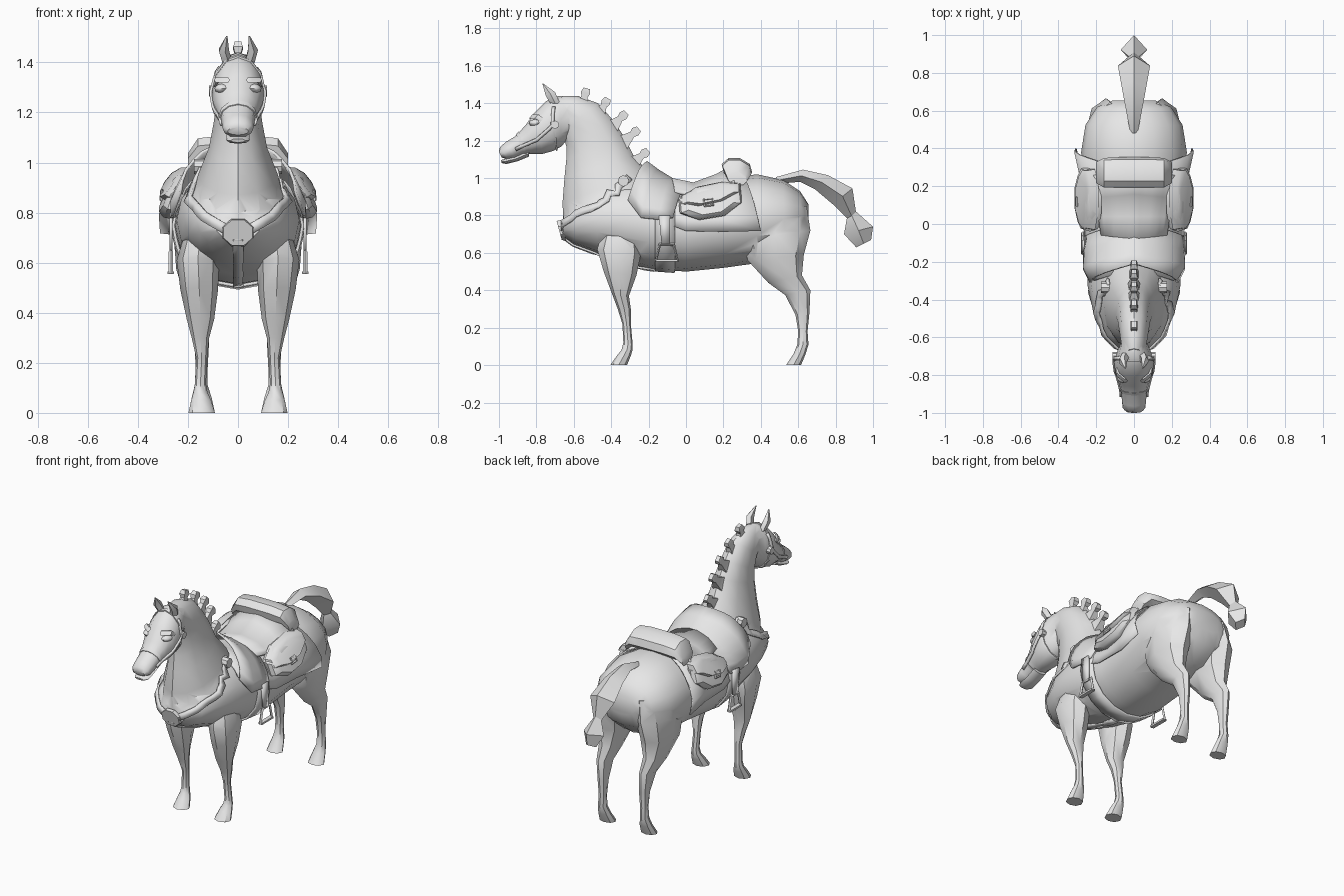
import bpy, bmesh, math
from mathutils import Vector as V
from mathutils.bvhtree import BVHTree

if "Cube" in bpy.data.objects:
    bpy.data.objects.remove(bpy.data.objects["Cube"])

grey = bpy.data.materials.new("plain_grey")
grey.diffuse_color = (0.8, 0.8, 0.8, 1)
grey.use_nodes = True
grey.node_tree.nodes["Principled BSDF"].inputs["Base Color"].default_value = grey.diffuse_color


def make(name, verts, faces, thick=0):
    me = bpy.data.meshes.new(name)
    me.from_pydata([tuple(v) for v in verts], [], faces)
    bm = bmesh.new()
    bm.from_mesh(me)
    bmesh.ops.recalc_face_normals(bm, faces=bm.faces)
    bm.to_mesh(me)
    bm.free()
    me.materials.append(grey)
    ob = bpy.data.objects.new(name, me)
    bpy.context.collection.objects.link(ob)
    if thick:
        mod = ob.modifiers.new("thickness", "SOLIDIFY")
        mod.thickness, mod.offset = thick, 0
    return ob


def loft(name, rings, n=8, phase=0):
    """Skin of elliptical rings given as (centre, u axis, v axis)."""
    verts, faces = [], []
    for c, u, v in rings:
        for i in range(n):
            a = 2 * math.pi * i / n + phase
            verts.append(V(c) + V(u) * math.cos(a) + V(v) * math.sin(a))
    for r in range(len(rings) - 1):
        for i in range(n):
            j = (i + 1) % n
            faces.append((r * n + i, r * n + j, r * n + n + j, r * n + n + i))
    faces += [tuple(range(n))[::-1], tuple(range(len(verts) - n, len(verts)))]
    return make(name, verts, faces)


def limb(rows, s=1, grow=1.0):
    """Rows (y, z, y, z, half width[, x]) of opposite outline points to rings."""
    out = []
    for row in rows:
        a, b = V((0, row[0], row[1])), V((0, row[2], row[3]))
        x = row[5] * s if len(row) > 5 else 0
        out.append(((a + b) / 2 + V((x, 0, 0)), (a - b) / 2 * grow, (row[4] * grow, 0, 0)))
    return out


def tree(*obs):
    verts, faces = [], []
    for ob in obs:
        k = len(verts)
        verts += [v.co.copy() for v in ob.data.vertices]
        faces += [[i + k for i in p.vertices] for p in ob.data.polygons]
    return BVHTree.FromPolygons(verts, faces)


# body, neck and head
torso = loft("body", limb([
    (.655, .86, .655, .74, .11), (.61, .93, .63, .66, .195), (.52, .99, .53, .575, .257),
    (.38, 1.02, .38, .545, .28), (.20, 1.0, .2, .52, .262), (0, .945, 0, .50, .255),
    (-.2, .98, -.2, .515, .25), (-.33, .99, -.33, .55, .245), (-.46, .96, -.48, .60, .215),
    (-.58, .89, -.60, .645, .165), (-.655, .80, -.66, .69, .09)]), 16)
neck = loft("neck", limb([
    (-.12, .86, -.655, .72, .195), (-.2, 1.03, -.66, .87, .16), (-.28, 1.12, -.65, 1.0, .116),
    (-.33, 1.22, -.64, 1.1, .097), (-.39, 1.31, -.64, 1.17, .086), (-.47, 1.40, -.66, 1.24, .078),
    (-.58, 1.44, -.71, 1.30, .065), (-.66, 1.44, -.74, 1.33, .05)]), 12)
HEAD = [
    (-.58, 1.43, -.64, 1.20, .06), (-.68, 1.44, -.665, 1.17, .088), (-.75, 1.41, -.71, 1.145, .105),
    (-.81, 1.35, -.765, 1.13, .10), (-.86, 1.28, -.82, 1.13, .082), (-.915, 1.222, -.87, 1.125, .067),
    (-.965, 1.192, -.91, 1.105, .064), (-.995, 1.165, -.95, 1.10, .06), (-1.0, 1.14, -.985, 1.11, .042)]
head = loft("head", limb(HEAD), 12)
loft("lower_jaw", limb([(-.84, 1.15, -.84, 1.115, .045), (-.92, 1.115, -.90, 1.09, .045),
                        (-.965, 1.105, -.96, 1.075, .048), (-.99, 1.095, -.985, 1.08, .03)]), 8)
skin, chest, face = tree(torso), tree(torso, neck), tree(head)

# tail with its hanging tuft
loft("tail", limb([
    (.48, 1.005, .49, .97, .02), (.625, 1.045, .61, .98, .045), (.76, 1.015, .69, .94, .065),
    (.89, .945, .785, .86, .085), (.91, .81, .86, .785, .03)]), 4)
loft("tail_tuft", limb([(.91, .82, .86, .785, .025), (1.0, .74, .845, .70, .07),
                        (.99, .67, .91, .63, .035)]), 4)

# mane knots along the crest
for y, z, ang in [(-.54, 1.445, 75), (-.435, 1.395, 60), (-.345, 1.325, 45), (-.28, 1.24, 40), (-.23, 1.125, 40)]:
    d = V((0, math.cos(math.radians(ang)), math.sin(math.radians(ang))))
    e = V((0, -d.z, d.y))
    loft("mane_knot", [(V((0, y, z)) + d * t, e * r, (r * .75, 0, 0)) for t, r in
                       [(-.08, .06), (-.01, .024), (.012, .036), (.036, .024)]], 4, math.pi / 4)

# legs, ears and eyes
FRONT = [
    (-.42, .80, -.27, .78, .05, .14), (-.475, .62, -.24, .60, .085, .16), (-.44, .50, -.265, .48, .075, .155),
    (-.395, .38, -.305, .37, .055, .15), (-.365, .30, -.295, .30, .035, .15), (-.34, .22, -.295, .22, .022, .145),
    (-.335, .12, -.285, .11, .022, .15), (-.345, .08, -.285, .085, .028, .15),
    (-.37, .05, -.295, .05, .04, .147), (-.405, 0, -.315, 0, .053, .145)]
HIND = [
    (.34, .86, .645, .85, .08, .125), (.30, .68, .665, .72, .108, .148), (.33, .56, .63, .59, .092, .155),
    (.44, .44, .62, .48, .057, .155), (.53, .375, .665, .40, .037, .15), (.585, .27, .66, .28, .029, .145),
    (.60, .18, .65, .18, .024, .145), (.595, .11, .655, .11, .026, .147),
    (.575, .06, .64, .06, .04, .145), (.535, 0, .615, 0, .053, .145)]
solids = [neck, head]
for s in (1, -1):
    solids += [loft("front_leg", limb(FRONT, s), 8), loft("hind_leg", limb(HIND, s), 8)]
    loft("ear", [((s * .045, -.70, 1.40), (.022, 0, 0), (0, .028, 0)),
                 ((s * .058, -.725, 1.45), (.022, 0, 0), (0, .026, .01)),
                 ((s * .045, -.765, 1.505), (.003, 0, 0), (0, .003, 0))], 5)
    loft("eye", [((s * (.066 + .02 * math.sin(a)), -.805 - .02 * math.sin(a), 1.295),
                  V((.02 * s, .03, 0)) * math.cos(a), V((0, 0, .02)) * math.cos(a))
                 for a in (0, .5, 1.0, 1.45)], 8)
    loft("brow", [((s * .045, -.83, 1.33), (.012, 0, 0), (0, .01, .012)),
                  ((s * .083, -.80, 1.33), (.012, 0, 0), (0, .012, .012)),
                  ((s * .093, -.77, 1.31), (.006, 0, 0), (0, .01, .01))], 6)

# join the horse into one closed skin
for part in solids:
    mod = torso.modifiers.new("join", "BOOLEAN")
    mod.operation, mod.solver, mod.object = "UNION", "EXACT", part
joined = bpy.data.meshes.new_from_object(torso.evaluated_get(bpy.context.evaluated_depsgraph_get()))
torso.modifiers.clear()
torso.data = joined
for part in solids:
    bpy.data.objects.remove(part)


def drape(name, cols, mid=0.0, n=14, thick=.012):
    """Sheet over the torso: (y at centre, y at edge, half angle, lift at centre, lift at edge)."""
    verts = []
    for y0, y1, half, o0, o1 in cols:
        for i in range(n + 1):
            k = 2 * i / n - 1
            a, t = mid + math.radians(half) * k, abs(k)
            d = V((math.sin(a), 0, math.cos(a)))
            c = V((0, y0 + (y1 - y0) * t, .75))
            hit = skin.ray_cast(c, d)[0] or c + d * .22
            verts.append(hit + d * (o0 + (o1 - o0) * t * t))
    m = n + 1
    faces = [(r * m + i, r * m + i + 1, r * m + m + i + 1, r * m + m + i)
             for r in range(len(cols) - 1) for i in range(n)]
    return make(name, verts, faces, thick)


# saddle
drape("saddle_blanket", [(-.24, -.30, 55, .006, .012), (-.15, -.2, 80, .006, .012), (0, 0, 97, .006, .01),
                         (.14, .2, 98, .006, .015), (.28, .40, 96, .006, .045)], thick=.008)
drape("saddle_flaps", [(-.21, -.31, 60, .105, .02), (-.15, -.24, 82, .07, .022),
                       (-.07, -.15, 84, .035, .022), (.02, -.07, 82, .014, .02)])
drape("saddle_seat", [(-.08, -.06, 45, .035, .025), (.04, .04, 50, .014, .018),
                      (.16, .14, 48, .025, .02), (.26, .26, 45, .06, .04)], thick=.014)
drape("girth", [(-.165, -.165, 112, .006, .01), (-.06, -.06, 112, .006, .01)], math.pi, 20)

# bedroll behind the seat
loft("bedroll", [((x, .272, z), (0, .078 * k, 0), (0, -.015, .056 * k)) for x, z, k in
                 [(-.20, 1.0, .7), (-.16, 1.045, 1), (-.08, 1.052, 1.05), (.08, 1.052, 1.05),
                  (.16, 1.045, 1), (.20, 1.0, .7)]], 8, math.pi / 8)


def tube(name, pts, r):
    """Closed wire frame of bars."""
    cu = bpy.data.curves.new(name, "CURVE")
    cu.dimensions, cu.bevel_depth, cu.bevel_resolution = "3D", r, 0
    sp = cu.splines.new("POLY")
    sp.points.add(len(pts) - 1)
    for p, q in zip(sp.points, pts):
        p.co = (*q, 1)
    sp.use_cyclic_u = True
    tmp = bpy.data.objects.new(name + "_path", cu)
    me = bpy.data.meshes.new_from_object(tmp)
    bpy.data.objects.remove(tmp)
    me.materials.clear()
    me.materials.append(grey)
    bpy.context.collection.objects.link(bpy.data.objects.new(name, me))


def ribbon(name, pts, width, surf, lift=.006):
    """Strap snapped onto a surface."""
    pts = [V(p) for p in pts]
    path = [a.lerp(b, i / 4) for a, b in zip(pts, pts[1:]) for i in range(4)] + [pts[-1]]
    snaps = [surf.find_nearest(p)[:2] for p in path]
    verts = []
    for i, (p, nrm) in enumerate(snaps):
        t = snaps[min(i + 1, len(snaps) - 1)][0] - snaps[max(i - 1, 0)][0]
        side = nrm.cross(t).normalized() * width / 2
        verts += [p + nrm * lift + side, p + nrm * lift - side]
    make(name, verts, [(2 * i, 2 * i + 1, 2 * i + 3, 2 * i + 2) for i in range(len(snaps) - 1)], .01)


# harness: breast strap, chest plate, bridle
ribbon("chest_strap", [(0, -.69, .70), (0, -.61, .62), (0, -.4, .55), (0, -.17, .48)], .04, chest)
loft("chest_plate", [((0, -.655, .72), (.068, 0, 0), (0, -.015, .06)),
                     ((0, -.678, .72), (.063, 0, 0), (0, -.015, .055))], 8, math.pi / 8)


def band(name, t0, t1):
    rows = []
    for t in (t0, t1):
        i = int(t)
        rows.append([a + (b - a) * (t - i) for a, b in zip(HEAD[i], HEAD[i + 1])])
    loft(name, limb(rows, 1, 1.06), 12)


band("noseband", 4.6, 4.85)
band("throat_band", 1.5, 1.7)

for s in (1, -1):
    ribbon("breast_strap", [(s * .04, -.69, .73), (s * .15, -.63, .79), (s * .23, -.49, .88),
                            (s * .22, -.38, .95), (s * .16, -.29, 1.02)], .04, chest)
    loft("strap_ring", [((s * x, -.335, .985), (0, .03, 0), (0, 0, .03)) for x in (.13, .175)], 8)
    ribbon("cheek_strap", [(s * .1, -.71, 1.40), (s * .12, -.71, 1.28), (s * .11, -.80, 1.2),
                           (s * .08, -.91, 1.15)], .018, face, .005)
    loft("bridle_rosette", [((s * x, -.70, 1.285), (0, .022, 0), (0, 0, .022)) for x in (.085, .115)], 8)
    # saddlebag with lid and buckle
    loft("saddlebag", [((s * x, .13, .875), (0, .18 * k, .03 * k), (-s * .03, -.01, .095 * k)) for x, k in
                       [(.20, .9), (.245, 1), (.27, .95), (.288, .72)]], 8, math.pi / 8)
    loft("saddlebag_lid", [((s * x, .13, .915), (0, .165 * k, .035 * k), (-s * .035, 0, .055 * k)) for x, k in
                           [(.22, 1.05), (.262, 1), (.28, .8)]], 8, math.pi / 8)
    tube("bag_buckle", [(s * .308, .10, .85), (s * .308, .145, .855), (s * .302, .14, .89), (s * .302, .095, .885)], .007)
    # stirrup and its leather
    make("stirrup_leather", [(s * .268, -.145, .80), (s * .268, -.085, .80), (s * .268, -.085, .64),
                             (s * .268, -.13, .64)], [(0, 1, 2, 3)], .012)
    tube("stirrup", [(s * .268, -.14, .645), (s * .268, -.065, .645), (s * .268, -.045, .56),
                     (s * .268, -.16, .56)], .009)
    loft("stirrup_tread", [((s * .268, y, .56), (.018, 0, 0), (0, 0, .008)) for y in (-.16, -.045)], 4, math.pi / 4)

# smooth shading with sharp edges kept
bpy.ops.object.select_all(action="SELECT")
bpy.context.view_layer.objects.active = torso
bpy.ops.object.shade_smooth_by_angle(angle=math.radians(40))
